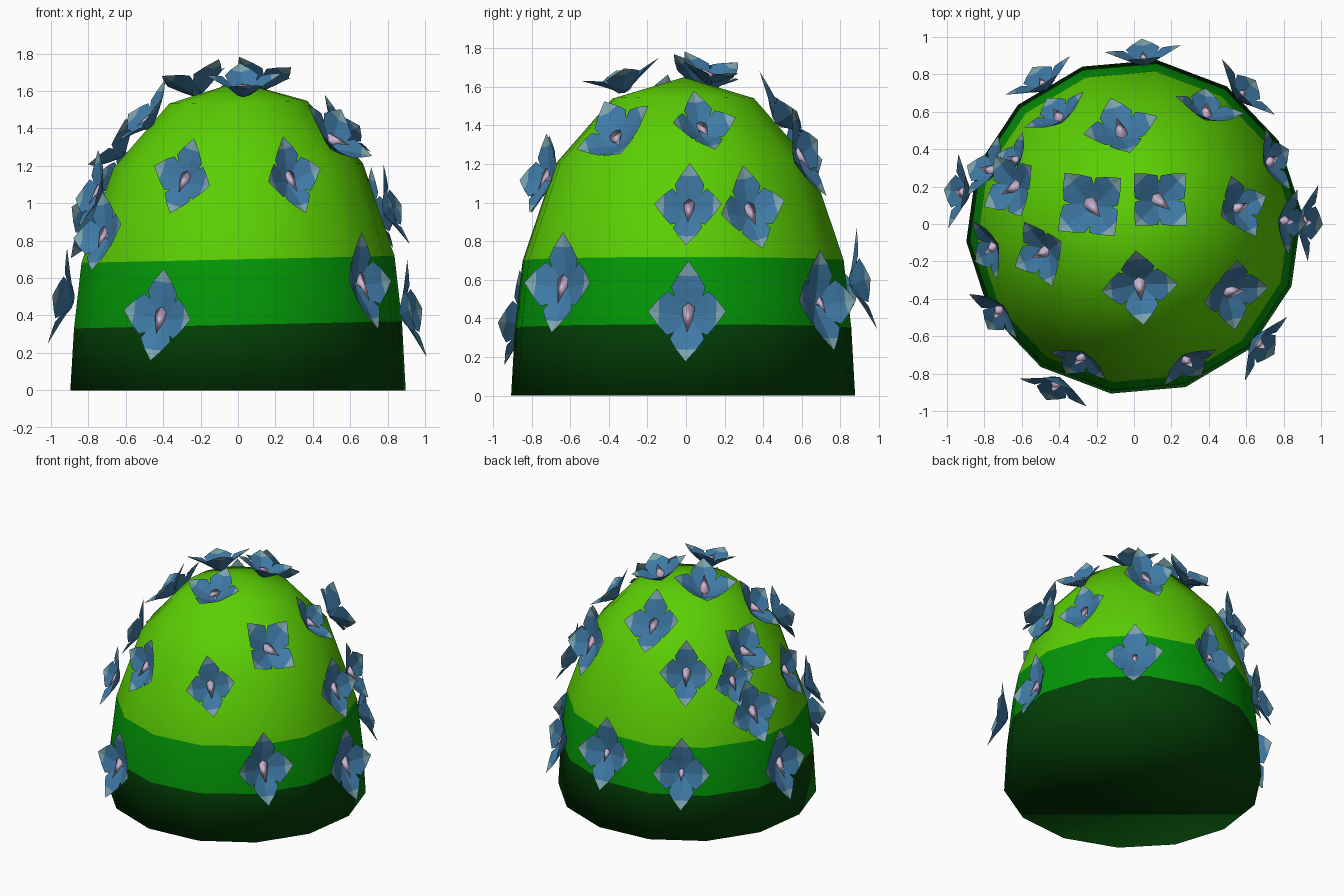
import bpy, bmesh, math
from mathutils import Vector, Matrix
from mathutils.bvhtree import BVHTree

cube = bpy.data.objects.get("Cube")
if cube:
    bpy.data.objects.remove(cube, do_unlink=True)


def material(name, color):
    mat = bpy.data.materials.new(name)
    mat.use_nodes = True
    mat.diffuse_color = (*color, 1)
    bsdf = mat.node_tree.nodes["Principled BSDF"]
    bsdf.inputs["Base Color"].default_value = (*color, 1)
    bsdf.inputs["Roughness"].default_value = 0.8
    return mat


LIME = material("lime_green", (0.105, 0.625, 0.001))
MID = material("mid_green", (0.001, 0.31, 0.002))
DARK = material("dark_green", (0.001, 0.053, 0.002))
BLUE = material("petal_blue", (0.05, 0.195, 0.38))
PALE = material("petal_tip_pale_blue", (0.2, 0.37, 0.42))
PINK = material("pistil_pink", (0.6, 0.47, 0.66))


def finish(bm, name, mats, angle=None):
    mesh = bpy.data.meshes.new(name)
    bm.to_mesh(mesh)
    obj = bpy.data.objects.new(name, mesh)
    bpy.context.collection.objects.link(obj)
    for mat in mats:
        mesh.materials.append(mat)
    if angle:
        bpy.ops.object.select_all(action='DESELECT')
        obj.select_set(True)
        bpy.context.view_layer.objects.active = obj
        bpy.ops.object.shade_smooth_by_angle(angle=math.radians(angle))
    return obj


# Bush: a 14-sided dome in three colour bands, dark at the foot
SIDES = 14
PROFILE = [(0.9, 0), (0.88, 0.35), (0.84, 0.7), (0.67, 1.2), (0.37, 1.54)]
BANDS = [2, 1, 0, 0]
bm = bmesh.new()
rings = []
for r, z in PROFILE:
    ring = []
    for i in range(SIDES):
        a = math.radians(-85) + (i + 0.5) * math.tau / SIDES
        x, y = r * math.cos(a), r * math.sin(a) - 0.015
        tilt = 0.022 * x if z > 0 else 0
        ring.append(bm.verts.new((x, y, z + tilt)))
    rings.append(ring)
for low, high, band in zip(rings, rings[1:], BANDS):
    for i in range(SIDES):
        j = (i + 1) % SIDES
        bm.faces.new((low[i], low[j], high[j], high[i])).material_index = band
apex = bm.verts.new((0, -0.01, 1.65))
for i in range(SIDES):
    bm.faces.new((rings[-1][i], rings[-1][(i + 1) % SIDES], apex))
bm.faces.new(rings[0][::-1]).material_index = 2
bm.normal_update()
surface = BVHTree.FromBMesh(bm)
finish(bm, "bush", (LIME, MID, DARK), 180)
bm.free()

STRETCH = 1.32  # flowers are drawn out vertically


def add_petal(bm, turn):
    """Folded petal with a pale pointed tip: rows of (reach, half width, lift)."""
    rows = [(0.0, 0.03, 0.0), (0.05, 0.062, 0.022), (0.105, 0.09, 0.05), (0.15, 0.055, 0.07)]
    rot = Matrix.Rotation(turn, 3, 'Z')
    grid = []
    for reach, half, lift in rows:
        grid.append([bm.verts.new(rot @ Vector((s * half, reach, lift + abs(s) * half * 0.2)))
                     for s in (-1, 0, 1)])
    tip = bm.verts.new(rot @ Vector((0, 0.205, 0.095)))
    for a, b in zip(grid, grid[1:]):
        for k in range(2):
            bm.faces.new((a[k], a[k + 1], b[k + 1], b[k]))
    for k in range(2):
        bm.faces.new((grid[-1][k], grid[-1][k + 1], tip)).material_index = 1


def add_pistil(bm, bud):
    """Teardrop bud, broad above and pointing down out of the flower."""
    base = bm.verts.new((0, 0.01, 0))
    ring = [bm.verts.new((0.036 * bud * math.sin(k * math.tau / 6),
                          bud * (0.012 + 0.036 * math.cos(k * math.tau / 6)), 0.045))
            for k in range(6)]
    tip = bm.verts.new((0, -0.08 * bud, 0.07))
    for k in range(6):
        n = (k + 1) % 6
        for face in ((ring[k], ring[n], base), (ring[n], ring[k], tip)):
            f = bm.faces.new(face)
            f.material_index = 2
            f.smooth = True


def add_flower(name, place, spin, size, lift):
    point, normal, _, _ = surface.find_nearest(Vector(place))
    point = point + normal * lift
    low = place[2] < 0.7
    lean = 0.12 if low else 0  # low flowers look up a little
    axis = Vector((normal.x, normal.y, normal.z * STRETCH + lean)).normalized()
    on_top = axis.z > 0.93 and abs(place[0]) > 0.05
    guide = Vector((0, 1, 0)) if on_top else Vector((0, 0, 1))
    right = guide.cross(axis).normalized()
    frame = Matrix((right, axis.cross(right), axis)).transposed()
    frame = frame @ Matrix.Rotation(math.radians(spin), 3, 'Z') * size
    bm = bmesh.new()
    for k in range(4):
        add_petal(bm, k * math.pi / 2)
    add_pistil(bm, 0.6 if low and place[1] > 0.65 else 1)
    for v in bm.verts:
        w = frame @ v.co
        v.co = point + Vector((w.x, w.y, w.z * STRETCH))
    finish(bm, name, (BLUE, PALE, PINK))
    bm.free()


# Flowers: (x, y, z, spin in degrees, size, lift off the bush)
FLOWERS = [
    (-0.29, -0.73, 1.12, -15, 0.84, 0.04), (0.28, -0.73, 1.12, 10, 0.84, 0.04),
    (-0.42, -0.87, 0.38, -6, 0.95, 0.04), (0.68, -0.65, 0.56, 0, 1, 0.02),
    (0.92, 0.01, 0.41, 0, 1, 0), (0.78, 0.02, 0.95, 0, 0.86, 0.02),
    (0.72, 0.33, 0.94, 10, 0.88, 0.02), (0.54, 0.08, 1.35, 5, 0.86, 0),
    (0.5, -0.35, 1.3, 40, 1, 0.01), (0.03, -0.33, 1.6, 5, 1, 0.01),
    (-0.23, 0.1, 1.62, 40, 1.08, 0), (0.13, 0.12, 1.62, 45, 0.97, 0.01),
    (-0.07, 0.5, 1.44, 10, 1, 0.01), (0.39, 0.6, 1.26, 15, 0.95, 0.02),
    (-0.42, 0.6, 1.2, 0, 0.9, 0.02), (-0.66, 0.2, 1.29, 40, 0.95, 0.03),
    (-0.51, -0.16, 1.46, 8, 0.92, 0.01), (-0.77, -0.13, 1.05, 15, 0.86, 0.02),
    (-0.75, -0.49, 0.83, 10, 0.86, 0.02), (-0.93, 0.17, 0.48, 0, 0.98, 0.05),
    (-0.5, 0.77, 0.52, 0, 0.98, 0.03), (0.05, 0.9, 0.58, 0, 1, 0.02),
    (0.6, 0.72, 0.47, 0, 1, 0.02), (-0.81, 0.28, 0.9, 15, 0.9, 0.02),
]
for i, (x, y, z, spin, size, lift) in enumerate(FLOWERS, 1):
    add_flower(f"flower_{i:02d}", (x, y, z), spin, size, lift)
add_flower("small_flower", (-0.66, 0.36, 1.12), 10, 0.72, 0.02)
